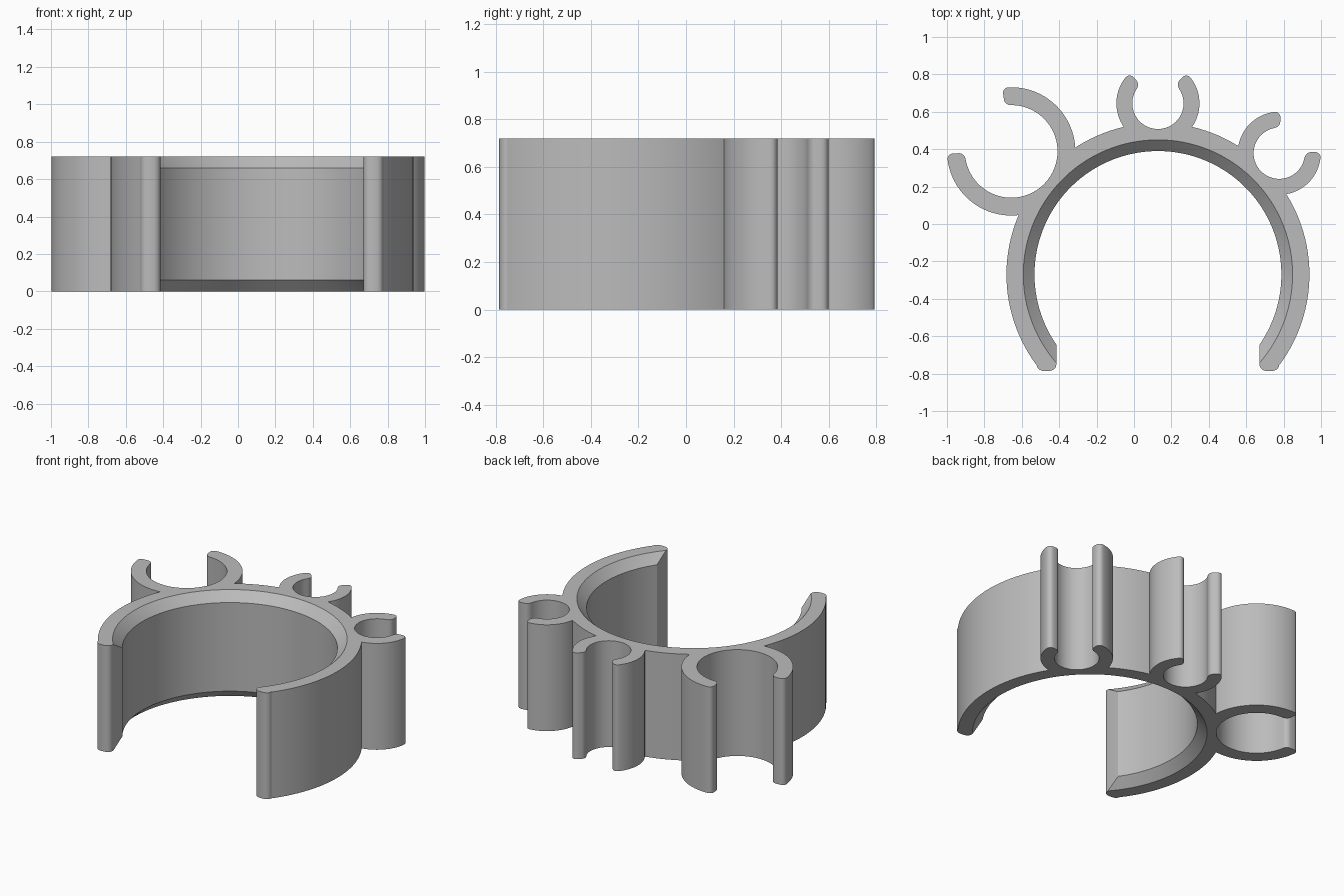
import bpy
import bmesh
from math import sin, cos, pi, radians, asin, acos

if "Cube" in bpy.data.objects:
    bpy.data.objects.remove(bpy.data.objects["Cube"])

HEIGHT, CHAMFER = 0.72, 0.06
CENTRE = (0.128, -0.27)
R_OUT, R_RIM, R_BORE = 0.81, 0.72, 0.66
HALF_GAP = 0.5425

grey = bpy.data.materials.new("plain_grey")
grey.use_nodes = True
colour = (0.5, 0.5, 0.5, 1)
grey.diffuse_color = colour
grey.node_tree.nodes["Principled BSDF"].inputs["Base Color"].default_value = colour


def stack(name, layers):
    """Solid made from outlines of equal length at rising heights: (z, points)."""
    bm = bmesh.new()
    rings = [[bm.verts.new((x, y, z)) for x, y in pts] for z, pts in layers]
    n = len(rings[0])
    for low, high in zip(rings, rings[1:]):
        for i in range(n):
            j = (i + 1) % n
            bm.faces.new((low[i], low[j], high[j], high[i]))
    bm.faces.new(rings[0][::-1])
    bm.faces.new(rings[-1])
    bmesh.ops.remove_doubles(bm, verts=bm.verts, dist=1e-5)
    bmesh.ops.recalc_face_normals(bm, faces=bm.faces)
    mesh = bpy.data.meshes.new(name)
    bm.to_mesh(mesh)
    bm.free()
    mesh.materials.append(grey)
    obj = bpy.data.objects.new(name, mesh)
    bpy.context.collection.objects.link(obj)
    return obj


def arc(r, start, end, n):
    return [(r * cos(start + (end - start) * i / n), r * sin(start + (end - start) * i / n))
            for i in range(n + 1)]


def moved(pts, c):
    return [(x + c[0], y + c[1]) for x, y in pts]


def cylinder(name, c, r):
    pts = moved(arc(r, 0, 2 * pi, 96)[:-1], c)
    return stack(name, [(-0.1, pts), (HEIGHT + 0.1, pts)])


def combine(target, other, operation):
    """Apply a boolean and remove the second solid."""
    other.hide_render = True
    mod = target.modifiers.new(operation.lower(), 'BOOLEAN')
    mod.operation, mod.solver, mod.object = operation, 'EXACT', other
    bpy.context.view_layer.objects.active = target
    bpy.ops.object.modifier_apply(modifier=mod.name)
    bpy.data.objects.remove(other)


def band_outline(r_in):
    """Open main band, gap facing the front, with rounded arm tips."""
    a_out = -asin(0.483 / R_OUT)
    a_in = -acos(HALF_GAP / r_in)
    outer = arc(R_OUT, a_out, pi - a_out, 96)
    inner = arc(r_in, pi - a_in, a_in, 96)
    tip = []
    for i in range(11):
        t = pi * i / 10
        s = 1 if cos(t) > 0 else -1
        tip.append((0.596 - 0.0535 * s * abs(cos(t)) ** 0.8,
                    -0.474 - 0.043 * sin(t) ** 0.8))
    left_tip = [(-x, y) for x, y in tip[::-1]]
    return moved(outer + left_tip + inner + tip, CENTRE)


def clip_outline(r_in, r_out, facing, half_open, corner):
    """C-shaped clip, open towards 'facing', with rounded end corners."""
    start = facing + half_open
    end = facing + 2 * pi - half_open
    cap = []
    for k in range(12):
        phi = -pi / 2 + (pi / 2) * (k if k < 6 else k - 1) / 5
        base = r_in + corner if k < 6 else r_out - corner
        cap.append((base + corner * sin(phi), corner * (1 - cos(phi))))
    first = [(r * cos(start + d / r), r * sin(start + d / r)) for r, d in cap]
    last = [(r * cos(end - d / r), r * sin(end - d / r)) for r, d in cap[::-1]]
    trim_out, trim_in = corner / r_out, corner / r_in
    outer = arc(r_out, start + trim_out, end - trim_out, 64)[1:-1]
    inner = arc(r_in, end - trim_in, start + trim_in, 64)[1:-1]
    return first + outer + last + inner


# Main band with chamfered bore
rim, bore = band_outline(R_RIM), band_outline(R_BORE)
holder = stack("clip_holder", [(0, rim), (CHAMFER, bore),
                               (HEIGHT - CHAMFER, bore), (HEIGHT, rim)])

# Clips: direction, distance from band centre, inner and outer radius, half opening
clips = [
    ("large_clip", radians(140), 1.024, 0.2475, 0.343, radians(42)),
    ("back_clip", radians(90), 0.915, 0.137, 0.222, radians(43)),
    ("left_clip", radians(45), 0.917, 0.137, 0.222, radians(43)),
]
for name, facing, dist, r_in, r_out, half_open in clips:
    c = (CENTRE[0] + dist * cos(facing), CENTRE[1] + dist * sin(facing))
    combine(holder, cylinder("clip_bore_cutter", c, r_in + 0.006), 'DIFFERENCE')
    pts = moved(clip_outline(r_in, r_out, facing, half_open, 0.032), c)
    clip = stack(name, [(0, pts), (HEIGHT, pts)])
    combine(clip, cylinder("band_cutter", CENTRE, 0.75), 'DIFFERENCE')
    combine(holder, clip, 'UNION')

# Smooth curved walls, sharp rims
bpy.ops.object.select_all(action='DESELECT')
holder.select_set(True)
bpy.context.view_layer.objects.active = holder
bpy.ops.object.shade_smooth_by_angle(angle=radians(30))
